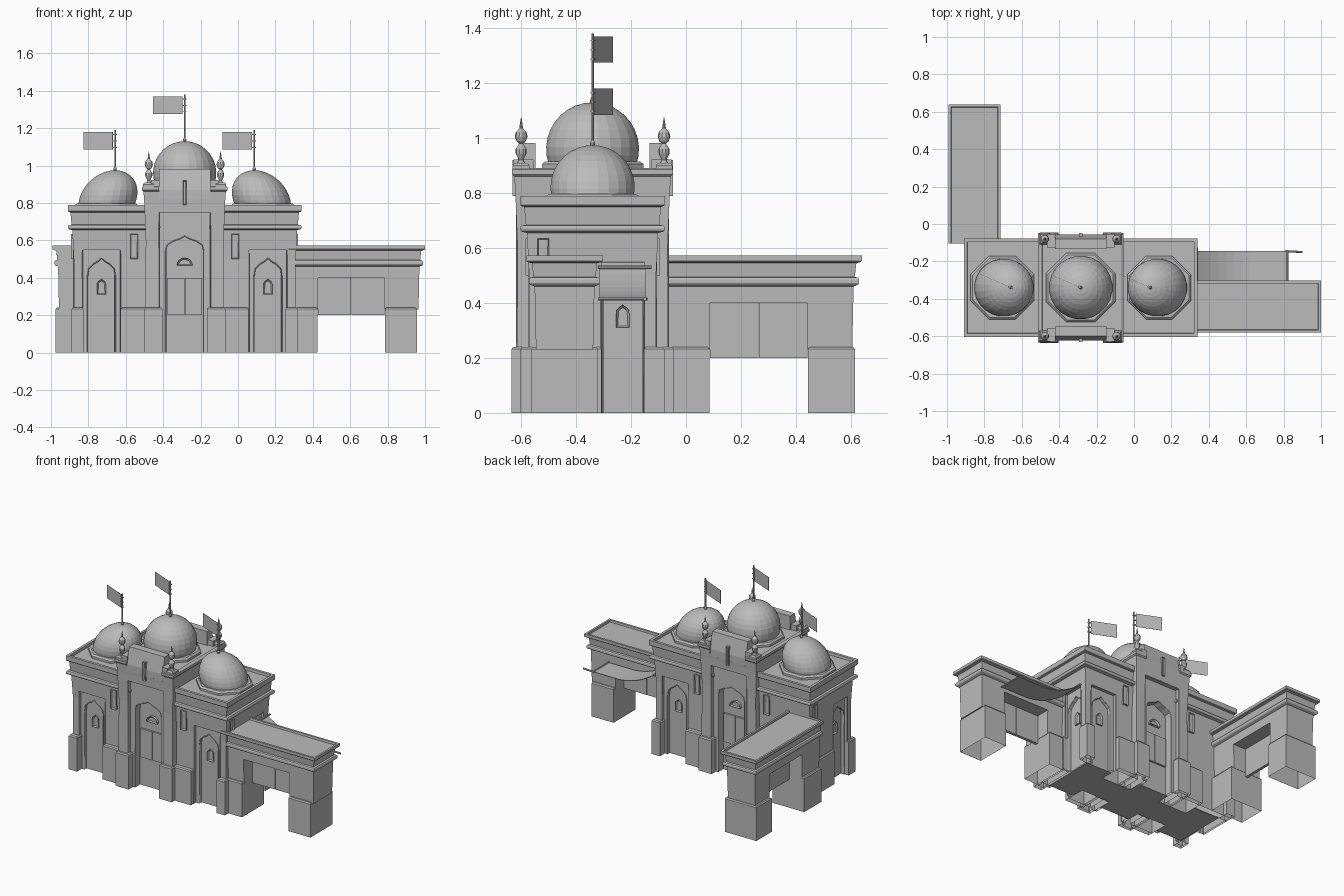
import bpy, bmesh
from math import pi, sin, cos
from mathutils import Matrix, Vector

old = bpy.data.objects.get("Cube")
if old:
    bpy.data.objects.remove(old)

stone = bpy.data.materials.new("grey stone")
stone.use_nodes = True
stone.diffuse_color = (0.5, 0.5, 0.5, 1)
stone.node_tree.nodes["Principled BSDF"].inputs["Base Color"].default_value = (0.5, 0.5, 0.5, 1)

CX, CY = -0.285, -0.34          # middle of the main building
I = Matrix.Identity(4)


def place(x, y, z=0, turn=0):
    return Matrix.Translation((x, y, z)) @ Matrix.Rotation(turn, 4, 'Z')


def finish(name, bm, m=I):
    bmesh.ops.transform(bm, matrix=m, verts=bm.verts)
    bmesh.ops.recalc_face_normals(bm, faces=bm.faces)
    me = bpy.data.meshes.new(name)
    bm.to_mesh(me)
    bm.free()
    me.materials.append(stone)
    ob = bpy.data.objects.new(name, me)
    bpy.context.collection.objects.link(ob)
    return ob


def bridge(bm, rings, bottom=True):
    for a, b in zip(rings, rings[1:]):
        for i in range(len(a)):
            j = (i + 1) % len(a)
            bm.faces.new((a[i], a[j], b[j], b[i]))
    if bottom:
        bm.faces.new(rings[0])
    bm.faces.new(rings[-1])


def loft(name, x0, x1, y0, y1, profile, m=I, flush=False, bottom=True):
    """Rectangular tower with a moulded outline of (height, inset) steps."""
    x0, x1, y0, y1 = min(x0, x1), max(x0, x1), min(y0, y1), max(y0, y1)
    bm = bmesh.new()
    rings = []
    for z, i in profile:
        a = x0 if flush else x0 + i
        rings.append([bm.verts.new(p) for p in
                      ((a, y0 + i, z), (x1 - i, y0 + i, z), (x1 - i, y1 - i, z), (a, y1 - i, z))])
    bridge(bm, rings, bottom)
    return finish(name, bm, m)


def box(name, x0, x1, y0, y1, z0, z1, m=I):
    return loft(name, x0, x1, y0, y1, [(z0, 0), (z1, 0)], m)


def plinth(name, x0, x1, y0, y1, m=I):
    loft(name, x0, x1, y0, y1, [(0, 0), (0.232, 0), (0.24, 0.006)], m, bottom=False)


def prism(name, pts, m, d0, d1, frame=0):
    """Outline in x and z, pushed inward along y; a frame sinks the front face."""
    bm = bmesh.new()
    rings = [[bm.verts.new((x, d, z)) for x, z in pts] for d in (d0, d1)]
    bridge(bm, rings)
    if frame:
        bmesh.ops.recalc_face_normals(bm, faces=bm.faces)
        front = [f for f in bm.faces if all(abs(v.co.y - d0) < 1e-6 for v in f.verts)]
        bmesh.ops.inset_region(bm, faces=front, thickness=frame, depth=-0.01)
    return finish(name, bm, m)


def lathe(name, profile, m, n=12, skew=0.0):
    bm = bmesh.new()
    h = profile[-1][1]
    rings = [[bm.verts.new((r * cos(2 * pi * (i + .5) / n) + skew * z / h,
                            r * sin(2 * pi * (i + .5) / n), z)) for i in range(n)]
             for r, z in profile]
    bridge(bm, rings)
    return finish(name, bm, m)


def rod(name, a, b, r):
    a, b = Vector(a), Vector(b)
    m = Matrix.Translation(a) @ (b - a).to_track_quat('Z', 'Y').to_matrix().to_4x4()
    return lathe(name, [(r, 0), (r, (b - a).length)], m, 8)


def trim(name, pts, m, d):
    """Thin moulding that follows an opening."""
    cu = bpy.data.curves.new(name, 'CURVE')
    cu.dimensions, cu.bevel_depth, cu.bevel_resolution = '3D', 0.003, 0
    sp = cu.splines.new('POLY')
    sp.points.add(len(pts) - 1)
    for p, (x, z) in zip(sp.points, pts):
        p.co = (*(m @ Vector((x, d, max(z, 0)))), 1)
    cu.materials.append(stone)
    bpy.context.collection.objects.link(bpy.data.objects.new(name, cu))


def carve(ob, cutters, open_base=False):
    bpy.context.view_layer.objects.active = ob
    for c in cutters:
        c.hide_render = True
        mod = ob.modifiers.new("cut", 'BOOLEAN')
        mod.operation, mod.solver, mod.object = 'DIFFERENCE', 'EXACT', c
        bpy.ops.object.modifier_apply(modifier=mod.name)
        bpy.data.objects.remove(c)
    if open_base:
        bm = bmesh.new()
        bm.from_mesh(ob.data)
        base = [f for f in bm.faces if all(v.co.z < 1e-4 for v in f.verts)]
        bmesh.ops.delete(bm, geom=base, context='FACES')
        bm.to_mesh(ob.data)
        bm.free()


def ogee(w, z0, spring, top):
    h = top - spring
    right = [(w, z0), (w, spring), (w * .92, spring + h * .4), (w * .6, spring + h * .66),
             (w * .25, spring + h * .82)]
    return right + [(0, top)] + [(-x, z) for x, z in reversed(right)]


def rect(w, z0, z1):
    return [(w, z0), (w, z1), (-w, z1), (-w, z0)]


def niche(m, panel, arch, depth1, depth2):
    trim("panel_trim", panel, m, 0)
    trim("arch_trim", arch, m, depth1)
    return [prism("panel_cutter", panel, m, -0.1, depth1),
            prism("arch_cutter", arch, m, -0.1, depth2)]


def tower_niche(m, w):
    prism("arch_window", ogee(0.024, 0.31, 0.36, 0.395), m, 0.035, 0.06, 0.008)
    return niche(m, rect(w, -0.1, 0.55), ogee(0.074, -0.1, 0.41, 0.505), 0.022, 0.045)


def slot(m, z0=0.5, z1=0.635, w=0.021, d=-0.014):
    prism("slot_window", rect(w, z0, z1), m, d, 0.03, 0.007)


# Side towers
tower_shape = [(0, .032), (.5, .032), (.655, .024), (.66, .004), (.667, 0), (.675, 0), (.682, .004),
               (.684, .02), (.75, .014), (.753, .003), (.757, 0), (.79, 0), (.79, .018), (.772, .02)]
for s, side in ((-1, "right"), (1, "left")):
    tower = loft(side + "_tower", CX + s * .13, CX + s * .625, CY - .263, CY + .263, tower_shape)
    cuts = []
    for t, turn in ((-1, 0), (1, pi)):
        slot(place(CX + s * .27, CY + t * .231, 0, turn))
        if s > 0 or turn == 0:
            cuts += tower_niche(place(CX + s * .445, CY + t * .231, 0, turn), .102)
        plinth(side + "_inner_plinth", CX + s * .2, CX + s * .342, CY + t * .1, CY + t * .263)
        plinth(side + "_outer_plinth", CX + s * .545, CX + s * .605, CY + t * .187, CY + t * .263)
    cuts += tower_niche(place(CX + s * .593, CY + s * .11, 0, s * pi / 2), .079)
    slot(place(CX + s * .593, CY - s * .18, 0, s * pi / 2))
    carve(tower, cuts, True)
    plinth(side + "_corner_plinth", CX + s * .54, CX + s * .605, CY + s * .187, CY + s * .262)
    plinth(side + "_long_plinth", CX + s * .54, CX + s * .605, CY - s * .262, CY + s * .033)
    box(side + "_tower_floor", CX + s * .342, CX + s * .54, CY - .186, CY + .186, 0, .004)

# Central gatehouse
gate = loft("gatehouse", CX - .228, CX + .228, CY - .293, CY + .293,
            [(0, .018), (.24, .018), (.6, .02), (.8, .012), (.86, .008), (.868, 0), (.885, 0),
             (.892, .012), (.892, .022), (.885, .024)])
cuts = []
for t, turn in ((-1, 0), (1, pi)):
    m = place(CX, CY + t * .275, 0, turn)
    cuts += niche(m, rect(.138, -.1, .75), ogee(.101, -.1, .545, .622), .03, .085)
    cuts.append(box("cornice_cutter", -.137, .137, -.1, .02, .82, 1, m))
    prism("gate_lunette", [(.042 * cos(pi * i / 8), .465 + .042 * sin(pi * i / 8)) for i in range(9)],
          m, .068, .1, .009)
    for k in (-1, 1):
        box("gate_door", k * .002, k * .092, .072, .1, .2, .4, m)
        plinth("gate_plinth", k * .118, k * .218, -.02, .17, m)
        box("gate_step", k * .136, k * .18, -.012, .06, .885, .922, m)
        loft("finial_pedestal", k * .165, k * .222, -.016, .045,
             [(.88, 0), (.9, 0), (.91, .008)], m)
        lathe("corner_finial", [(.018, 0), (.008, .02), (.02, .045), (.02, .06), (.007, .08),
                                (.016, .087), (.023, .105), (.02, .12), (.007, .135), (.005, .15),
                                (.001, .175)],
              m @ Matrix.Translation((k * .192, .015, .9)), 10)
    # Tall leaning front that breaks through the cornice
    prism("gate_parapet", [(-.007, .82), (-.008, .868), (.015, .982), (.068, .982), (.068, .82)],
          m @ Matrix.Rotation(pi / 2, 4, 'Z'), -.138, .138)
    slot(m, .79, .92, .01, -.017)
carve(gate, cuts, True)
box("gate_floor", CX - .342, CX + .342, CY - .1, CY + .1, 0, .003)
box("gate_passage_floor", CX - .118, CX + .118, CY - .19, CY + .19, 0, .002)


# Domes with flags
def dome(name, x, z, r, low, skew):
    lathe(name + "_drum", [(r + .03, 0), (r + .03, .015), (r + .018, .025)], place(x, CY, z - .015), 8)
    prof = [(r * cos(a) + .0005, r * (sin(a) + sin(low)))
            for a in (-low + (pi / 2 + low) * i / 10 for i in range(11))]
    lathe(name, prof, place(x, CY, z), 24, skew)
    return x + skew, z + prof[-1][1]


def flag(x, z, top):
    rod("flag_pole", (x, CY, z - .01), (x, CY, top), .005)
    lathe("pole_knob", [(.005, 0), (.009, .007), (.009, .014), (.005, .022)], place(x, CY, z - .005), 10)
    m = place(x, CY, 0, pi - .41)
    box("flag", .014, .185, -.0005, .0005, top - .105, top - .01, m)
    for i in range(3):
        box("flag_ring", -.007, .015, -.006, .006, top - .095 + i * .034, top - .09 + i * .034, m)


flag(*dome("central_dome", CX, .905, .17, .33, 0), 1.38)
for s, side in ((-1, "right"), (1, "left")):
    flag(*dome(side + "_dome", CX + s * .419, .787, .154, .22, -s * .047), 1.19)


# Wings: low gateways running out along local x
def wing(name, start, end, opening, m):
    shape = [(.23, .035), (.46, .03), (.467, .014), (.473, .01), (.485, .01), (.492, .014),
             (.495, .026), (.545, .02), (.549, .003), (.553, 0), (.572, 0), (.572, .014), (.558, .016)]
    body = loft(name, start, end, -.139, .139, shape, m, True)
    far = opening + .355
    carve(body, [box("opening_cutter", opening, far, -.3, .3, -.1, .4, m)])
    plinth(name + "_end_plinth", far + .002, far + .173, -.122, .122, m)
    plinth(name + "_inner_plinth", start, opening - .002, -.122, .122, m)
    mid = opening + .1775
    for k in (-1, 1):
        box(name + "_gate_leaf", mid + k * .001, mid + k * .178, -.01, .01, .2, .4, m)


wing("left_wing", .27, 1.0, .428, place(0, -.442))
wing("back_wing", -.105, .64, .087, place(-.853, 0, 0, pi / 2))

# Sagging awning behind the left wing
bm = bmesh.new()
rows = []
for i in range(13):
    f = i / 12
    z = .53 - .115 * f - .07 * sin(pi * f) * (1 - .5 * f)
    rows.append([bm.verts.new((.33 + .49 * f, y, max(z, .415))) for y in (-.315, -.145)])
for a, b in zip(rows, rows[1:]):
    bm.faces.new((a[0], b[0], b[1], a[1]))
cloth = finish("awning", bm)
cloth.modifiers.new("thickness", 'SOLIDIFY').thickness = .004
rod("awning_wall_pole", (.335, -.32, .53), (.335, -.125, .53), .007)
rod("awning_outer_pole", (.82, -.32, .415), (.82, -.14, .415), .006)
rod("awning_pole_end", (.81, -.145, .415), (.9, -.15, .415), .006)
